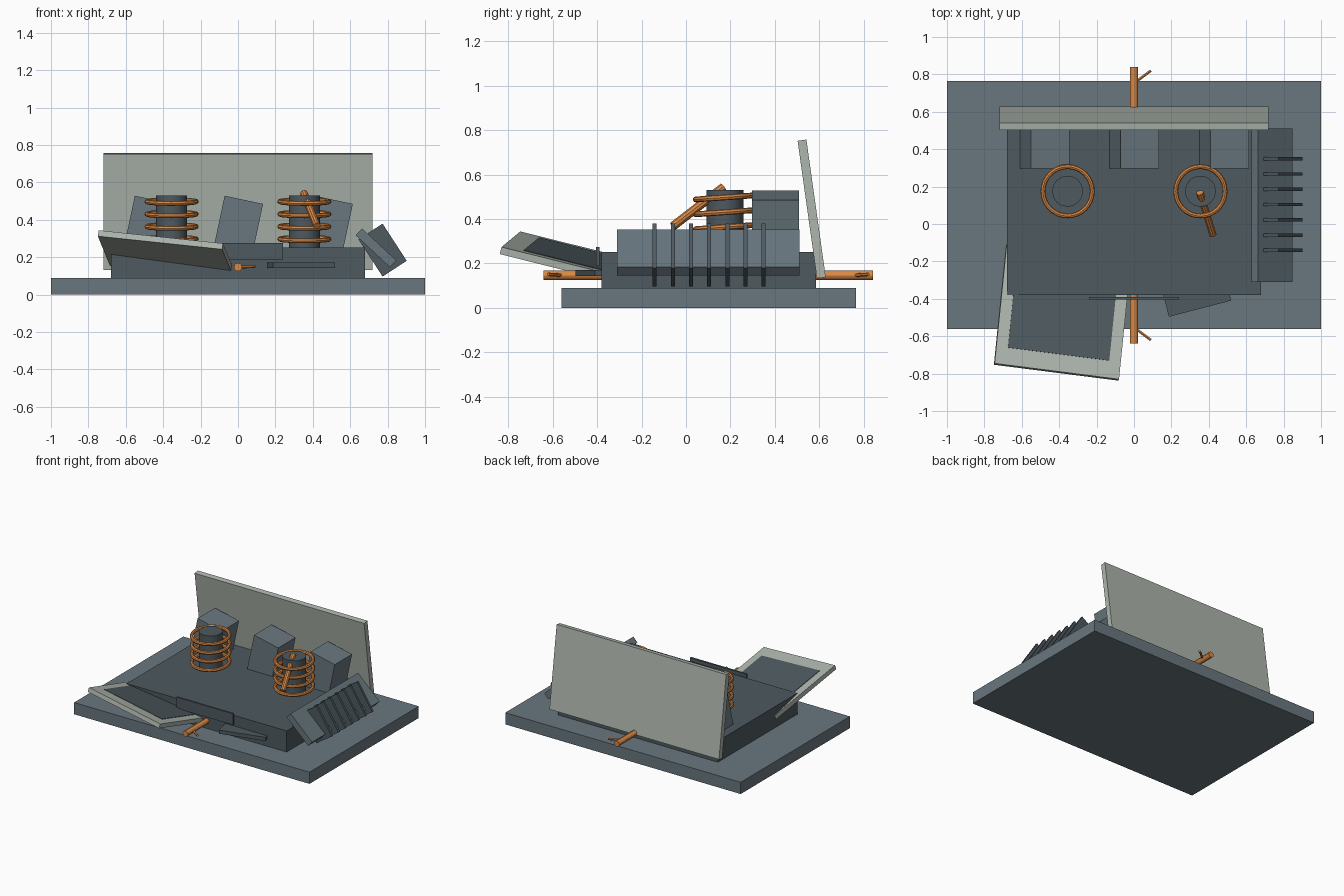
import bpy, bmesh
from math import radians
from mathutils import Vector, Matrix

if "Cube" in bpy.data.objects:
    bpy.data.objects.remove(bpy.data.objects["Cube"])


def material(name, rgb):
    m = bpy.data.materials.new(name)
    m.diffuse_color = (*rgb, 1)
    m.use_nodes = True
    m.node_tree.nodes["Principled BSDF"].inputs["Base Color"].default_value = m.diffuse_color
    return m


STEEL = material("steel", (0.14, 0.185, 0.21))
DARK = material("dark_steel", (0.075, 0.1, 0.115))
PALE = material("pale_metal", (0.42, 0.46, 0.42))
COPPER = material("copper", (0.70, 0.25, 0.06))


def box(name, loc, size, mat, rot=(0, 0, 0)):
    bpy.ops.mesh.primitive_cube_add(size=1, location=loc,
                                    rotation=[radians(a) for a in rot])
    ob = bpy.context.object
    ob.name = name
    ob.scale = size
    bpy.ops.object.transform_apply(location=False, rotation=False, scale=True)
    ob.data.materials.append(mat)
    return ob


def rod(name, a, b, r, mat, sides=16):
    a, b = Vector(a), Vector(b)
    bpy.ops.mesh.primitive_cylinder_add(vertices=sides, radius=r, depth=(b - a).length,
                                        location=(a + b) / 2)
    ob = bpy.context.object
    ob.name = name
    ob.rotation_euler = (b - a).to_track_quat('Z', 'Y').to_euler()
    ob.data.materials.append(mat)
    bpy.ops.object.shade_smooth_by_angle()
    return ob


# Base slab, main housing and leaning back plate
box("base_slab", (0, 0.102, 0.045), (2.0, 1.325, 0.09), STEEL)
box("housing", (0, 0.102, 0.165), (1.36, 0.965, 0.175), DARK)
box("back_plate", (0, 0.565, 0.445), (1.44, 0.04, 0.625), PALE, (8, 0, 0))

# Tilted capacitor blocks along the back
for i, x in enumerate((-0.48, 0, 0.48)):
    box(f"capacitor_{i}", (x, 0.402, 0.36), (0.21, 0.21, 0.30), STEEL, (0, 12, 0))

# Coils: upright core with four slightly tilted copper windings
for side, x in (("left", -0.355), ("right", 0.355)):
    rod(f"{side}_coil_core", (x, 0.175, 0.22), (x, 0.175, 0.53), 0.083, DARK, 16)
    for i in range(4):
        bpy.ops.mesh.primitive_torus_add(
            location=(x, 0.175, 0.297 + 0.0667 * i), rotation=(radians(4), 0, 0),
            major_radius=0.132, minor_radius=0.013, major_segments=32, minor_segments=8)
        ring = bpy.context.object
        ring.name = f"{side}_winding_{i}"
        ring.data.materials.append(COPPER)
        bpy.ops.object.shade_smooth_by_angle()

# Loose copper bar jammed through the right coil
rod("loose_bar", (0.352, 0.168, 0.543), (0.422, -0.058, 0.368), 0.02, COPPER, 10)

# Cooling radiator hanging off the right side, with seven fins
box("radiator", (0.738, 0.10, 0.25), (0.05, 0.82, 0.25), STEEL, (0, -47, 0))
for i in range(7):
    box(f"fin_{i}", (0.773, -0.141 + 0.0817 * i, 0.238), (0.154, 0.018, 0.237),
        DARK, (0, -33, 0))

# Broken cable stubs, front and back, each with a frayed strand
for name, s, y0, y1 in (("front", -1, -0.35, -0.64), ("back", 1, 0.54, 0.84)):
    rod(f"{name}_cable", (0, y0, 0.147), (0, y1, 0.147), 0.022, COPPER, 12)
    rod(f"{name}_strand", (0.01, y1 - s * 0.08, 0.147), (0.09, y1 - s * 0.02, 0.151),
        0.008, COPPER, 6)

# Blank name plate and loose shelf on the front
box("name_plate", (0, -0.397, 0.232), (0.48, 0.014, 0.086), DARK)
box("front_shelf", (0.328, -0.356, 0.157), (0.344, 0.20, 0.028), DARK, (0, 0, 14.6))

# Fallen framed panel leaning out of the front left
e1 = Vector((0.987, -0.126, -0.104)).normalized()
e2 = Vector((0.106, 0.964, -0.241))
e2 = (e2 - e1 * e2.dot(e1)).normalized()
e3 = e1.cross(e2)
W, L, T = 0.674, 0.66, 0.033
corner = Vector((-0.745, -0.745, 0.344))
center = corner + e1 * W / 2 + e2 * L / 2 - e3 * T / 2
frame = Matrix((e1, e2, e3)).transposed().to_4x4()
for name, size, lift, mat in (("panel_frame", (W, L, T), 0, PALE),
                              ("panel_face", (W - 0.125, L - 0.19, 0.012), T / 2 - 0.003, DARK)):
    ob = box(name, (0, 0, 0), size, mat)
    ob.matrix_world = Matrix.Translation(center + e3 * lift) @ frame
